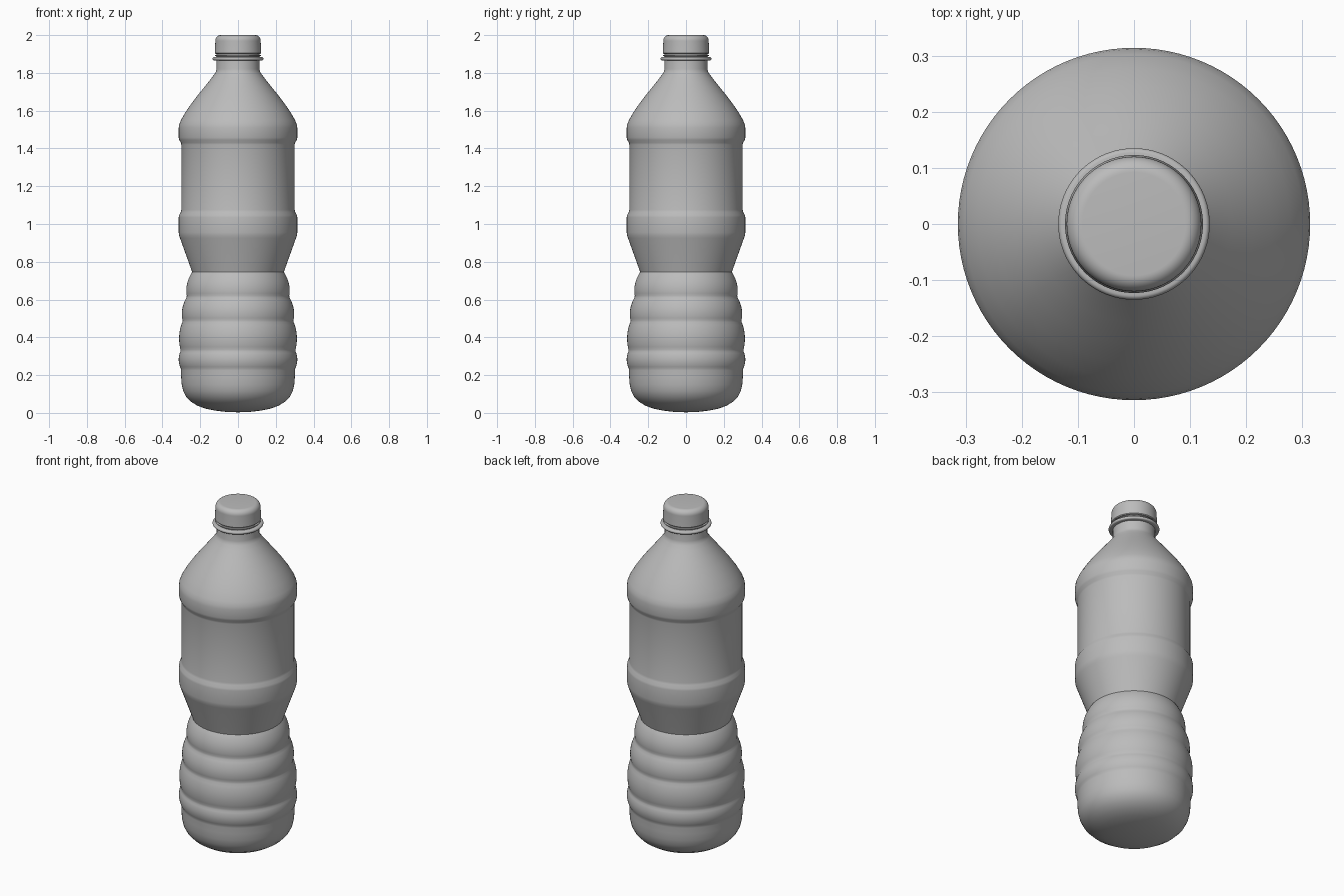
import bpy, math

if "Cube" in bpy.data.objects:
    bpy.data.objects.remove(bpy.data.objects["Cube"])

SEGMENTS = 96

plastic = bpy.data.materials.new("grey plastic")
plastic.diffuse_color = (0.5, 0.5, 0.5, 1)
plastic.use_nodes = True
plastic.node_tree.nodes["Principled BSDF"].inputs["Base Color"].default_value = plastic.diffuse_color


def lathe(name, profile, angle=35):
    """Revolve a (radius, height) profile about z; zero radius closes to a pole."""
    verts, rings, faces = [], [], []
    for r, z in profile:
        n = 1 if r == 0 else SEGMENTS
        start = len(verts)
        for i in range(n):
            a = 2 * math.pi * i / SEGMENTS
            verts.append((r * math.cos(a), r * math.sin(a), z))
        rings.append([start + i % n for i in range(SEGMENTS)])
    for lo, hi in zip(rings, rings[1:]):
        for i in range(SEGMENTS):
            j = (i + 1) % SEGMENTS
            quad = [lo[i], lo[j], hi[j], hi[i]]
            faces.append(list(dict.fromkeys(quad)))
    mesh = bpy.data.meshes.new(name)
    mesh.from_pydata(verts, [], faces)
    mesh.materials.append(plastic)
    obj = bpy.data.objects.new(name, mesh)
    bpy.context.collection.objects.link(obj)
    bpy.ops.object.select_all(action='DESELECT')
    obj.select_set(True)
    bpy.context.view_layer.objects.active = obj
    bpy.ops.object.shade_smooth_by_angle(angle=math.radians(angle))
    return obj


def arc(cr, cz, rr, rz, a0, a1, steps):
    """Elliptical arc of profile points, angles in degrees."""
    out = []
    for i in range(steps + 1):
        a = math.radians(a0 + (a1 - a0) * i / steps)
        out.append((cr + rr * math.cos(a), cz + rz * math.sin(a)))
    return out


def rib(r0, z0, r1, z1, bulge, steps=10):
    """Rounded grip rib between two grooves."""
    out = []
    for i in range(steps + 1):
        t = i / steps
        out.append((r0 + (r1 - r0) * t + bulge * math.sin(math.pi * t) ** 0.8,
                    z0 + (z1 - z0) * t))
    return out


# Rounded base
body = [(0, 0.003), (0.06, 0.005), (0.12, 0.012), (0.17, 0.022)]
body += [(0.215, 0.038), (0.25, 0.06), (0.275, 0.086), (0.29, 0.115),
         (0.298, 0.15), (0.301, 0.19), (0.302, 0.225)]
# Grip ribs up to the waist
body += rib(0.303, 0.235, 0.305, 0.325, 0.010)
body += rib(0.304, 0.335, 0.295, 0.48, 0.012)[0:]
body += rib(0.293, 0.49, 0.273, 0.61, 0.012)
body += rib(0.271, 0.62, 0.243, 0.745, 0.013)
# Waist flare, lower band, label panel, upper band
body += [(0.246, 0.755), (0.307, 0.925), (0.312, 0.94), (0.314, 0.955),
         (0.314, 1.035), (0.312, 1.047), (0.303, 1.063), (0.300, 1.075),
         (0.300, 1.42), (0.302, 1.43), (0.311, 1.445), (0.314, 1.458),
         (0.314, 1.51), (0.311, 1.528)]
# Shoulder and neck
body += [(0.302, 1.55), (0.278, 1.592), (0.247, 1.637), (0.213, 1.682),
         (0.175, 1.729), (0.140, 1.773), (0.122, 1.797), (0.116, 1.808),
         (0.113, 1.82), (0.113, 1.91), (0, 1.91)]
lathe("bottle_body", body)

# Neck support ring and thin tamper band
ring = [(0.108, 1.866)] + arc(0.127, 1.875, 0.008, 0.009, -90, 90, 8) + [(0.108, 1.884)]
lathe("neck_ring", ring)
band = [(0.108, 1.888)] + arc(0.117, 1.892, 0.004, 0.004, -90, 90, 6) + [(0.108, 1.896)]
lathe("tamper_band", band)

# Screw cap with rounded top edge
cap = [(0, 1.901), (0.119, 1.901), (0.123, 1.905), (0.120, 1.968)]
cap += arc(0.092, 1.970, 0.028, 0.030, 0, 90, 10) + [(0, 2.0)]
lathe("screw_cap", cap)
